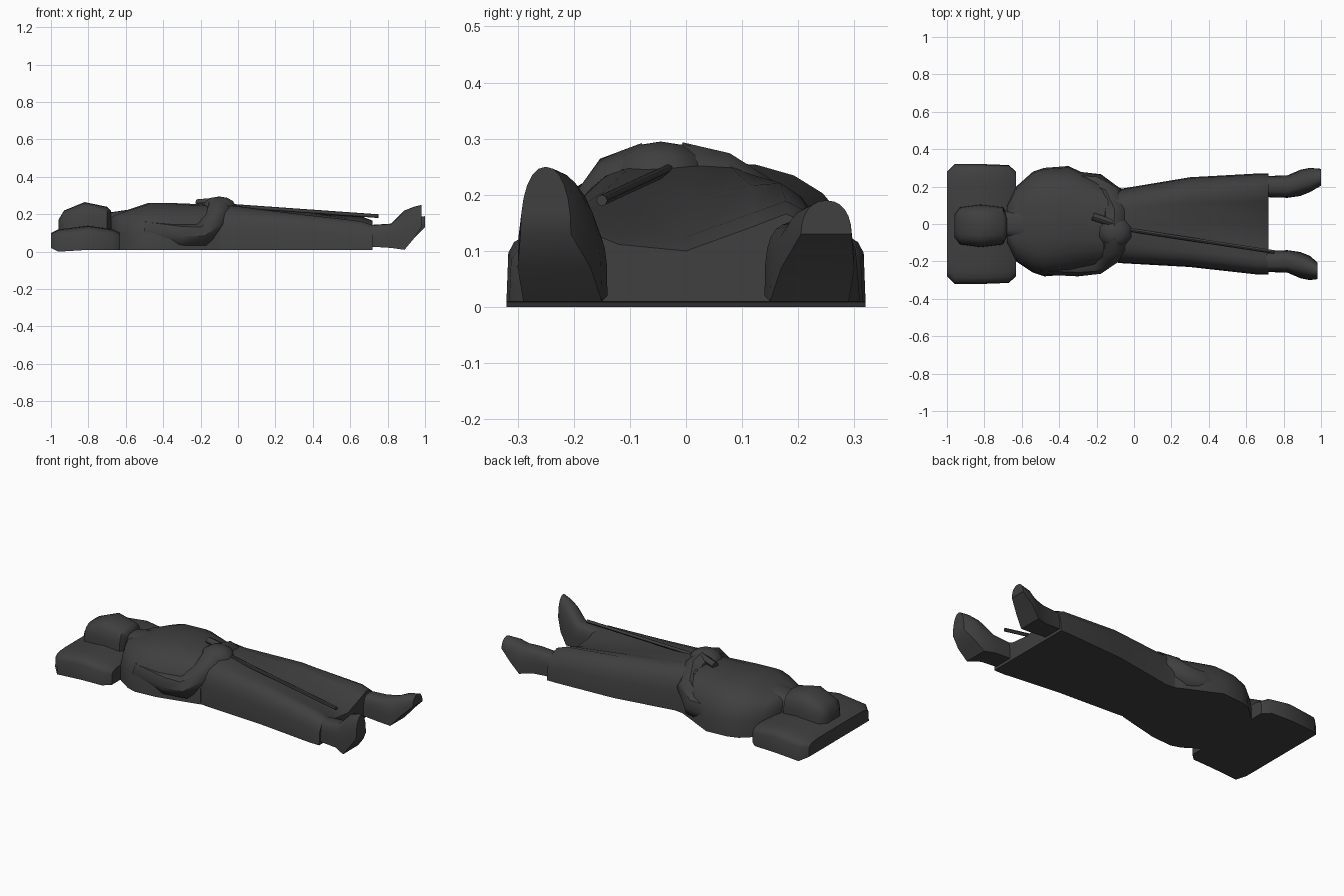
import bpy
import bmesh
from math import cos, sin, pi, copysign
from mathutils import Matrix, Vector

cube = bpy.data.objects.get("Cube")
if cube:
    bpy.data.objects.remove(cube)

stone = bpy.data.materials.new("dark grey stone")
stone.use_nodes = True
grey = (.05, .05, .05, 1)
stone.diffuse_color = grey
stone.node_tree.nodes["Principled BSDF"].inputs["Base Color"].default_value = grey


def finish(name, bm):
    """Turn a bmesh into a smooth shaded stone object with sharp edges kept."""
    bmesh.ops.recalc_face_normals(bm, faces=bm.faces)
    mesh = bpy.data.meshes.new(name)
    bm.to_mesh(mesh)
    bm.free()
    mesh.materials.append(stone)
    part = bpy.data.objects.new(name, mesh)
    bpy.context.collection.objects.link(part)
    bpy.ops.object.select_all(action="DESELECT")
    part.select_set(True)
    bpy.context.view_layer.objects.active = part
    bpy.ops.object.shade_smooth_by_angle(angle=pi / 4)


def bridge(name, rings):
    """Skin equal rings of points and close both ends."""
    bm = bmesh.new()
    loops = [[bm.verts.new(point) for point in ring] for ring in rings]
    for near, far in zip(loops, loops[1:]):
        for i in range(len(near)):
            bm.faces.new((near[i - 1], near[i], far[i], far[i - 1]))
    bm.faces.new(loops[0])
    bm.faces.new(loops[-1])
    finish(name, bm)


def arch(x, half, low, top, y=0, fold=0, power=.6, steps=12):
    """A rounded arch across x, flat below, with an optional central fold."""
    ring = []
    for i in range(steps + 1):
        angle = pi * i / steps
        across = copysign(abs(cos(angle)) ** power, cos(angle))
        height = abs(sin(angle)) ** power
        dip = fold * min(1, max(0, 1.5 - 2 * abs(across + .1)))
        ring.append((x, y + half * across, low + (top - low) * height - dip))
    return ring


def tube(name, points, radius, sides=8):
    """A round tube along a path."""
    path = [Vector(p) for p in points]
    rings = []
    for i, centre in enumerate(path):
        before, after = path[max(i - 1, 0)], path[min(i + 1, len(path) - 1)]
        along = (after - before).normalized()
        side = along.cross(Vector((0, 0, 1))).normalized()
        up = side.cross(along)
        angles = [2 * pi * k / sides for k in range(sides)]
        rings.append([centre + radius * (side * cos(a) + up * sin(a)) for a in angles])
    bridge(name, rings)


# Pillow: a soft block, fullest in the middle
bridge("pillow", [
    arch(x=-1, half=.28, low=.02, top=.1, power=.3),
    arch(x=-.96, half=.32, low=0, top=.12, power=.3),
    arch(x=-.8, half=.32, low=.01, top=.14, power=.3),
    arch(x=-.67, half=.315, low=.01, top=.12, power=.3),
    arch(x=-.63, half=.28, low=.01, top=.1, power=.3),
])

# Head and neck
bridge("head", [
    arch(x=-.96, half=.06, low=.11, top=.17, y=-.01),
    arch(x=-.93, half=.1, low=.1, top=.22, y=-.01),
    arch(x=-.82, half=.115, low=.1, top=.265, y=-.01),
    arch(x=-.7, half=.1, low=.1, top=.24, y=-.01),
    arch(x=-.68, half=.06, low=.1, top=.22, y=-.01),
])
bridge("neck", [
    arch(x=-.75, half=.06, low=.1, top=.2),
    arch(x=-.55, half=.1, low=.1, top=.23),
])

# Shoulders, chest and waist
bridge("torso", [
    arch(x=-.68, half=.1, low=.05, top=.19),
    arch(x=-.63, half=.2, low=.01, top=.21),
    arch(x=-.54, half=.27, low=.01, top=.24, y=.01, power=.7),
    arch(x=-.48, half=.29, low=.01, top=.26, y=.01, power=.75),
    arch(x=-.35, half=.29, low=.01, top=.26, y=.02, power=.75),
    arch(x=-.1, half=.2, low=.01, top=.25, y=-.01, power=.7),
])

# Long gown, sinking into a broad fold between the legs
bridge("gown", [
    arch(x=-.15, half=.2, low=.01, top=.25),
    arch(x=-.06, half=.2, low=.01, top=.255, y=-.01),
    arch(x=.3, half=.24, low=.01, top=.24, y=.01, fold=.045),
    arch(x=.66, half=.27, low=.01, top=.205, fold=.08),
    arch(x=.72, half=.27, low=.01, top=.18, fold=.08),
])

# Sleeves bent at the elbow and meeting over the waist, and shod feet
for label, side in (("right", -1), ("left", 1)):
    tube(label + "_sleeve", [
        (-.5, side * .2, .11),
        (-.3, side * .21, .085),
        (-.2, side * .2, .085),
        (-.13, side * .15, .15),
        (-.1, side * .08 - .03, .21),
        (-.11, side * .02 - .04, .225),
    ], radius=.07)
    toe = .22 - side * .03
    bridge(label + "_foot", [
        arch(x=.66, half=.055, low=.03, top=.14, y=side * .2),
        arch(x=.82, half=.06, low=.02, top=.15, y=side * .2),
        arch(x=.89, half=.07, low=.01, top=toe - .03, y=side * .22, power=.8),
        arch(x=.94, half=.065, low=.07, top=toe - .01, y=side * .235, power=.8),
        arch(x=.99 + side * .01, half=.045, low=.13, top=toe, y=side * .25, power=.9),
    ])

# Clasped hands holding a thin sword that lies down past the hem
bm = bmesh.new()
place = Matrix.Translation((-.1, -.045, .245)) @ Matrix.Diagonal((.09, .085, .05, 1))
bmesh.ops.create_uvsphere(bm, u_segments=10, v_segments=6, radius=1, matrix=place)
finish("clasped_hands", bm)
tube("sword_grip", [(-.22, .04, .26), (-.1, 0, .27)], radius=.02)
tube("sword_blade", [(-.1, -.02, .25), (.75, -.15, .19)], radius=.01)
